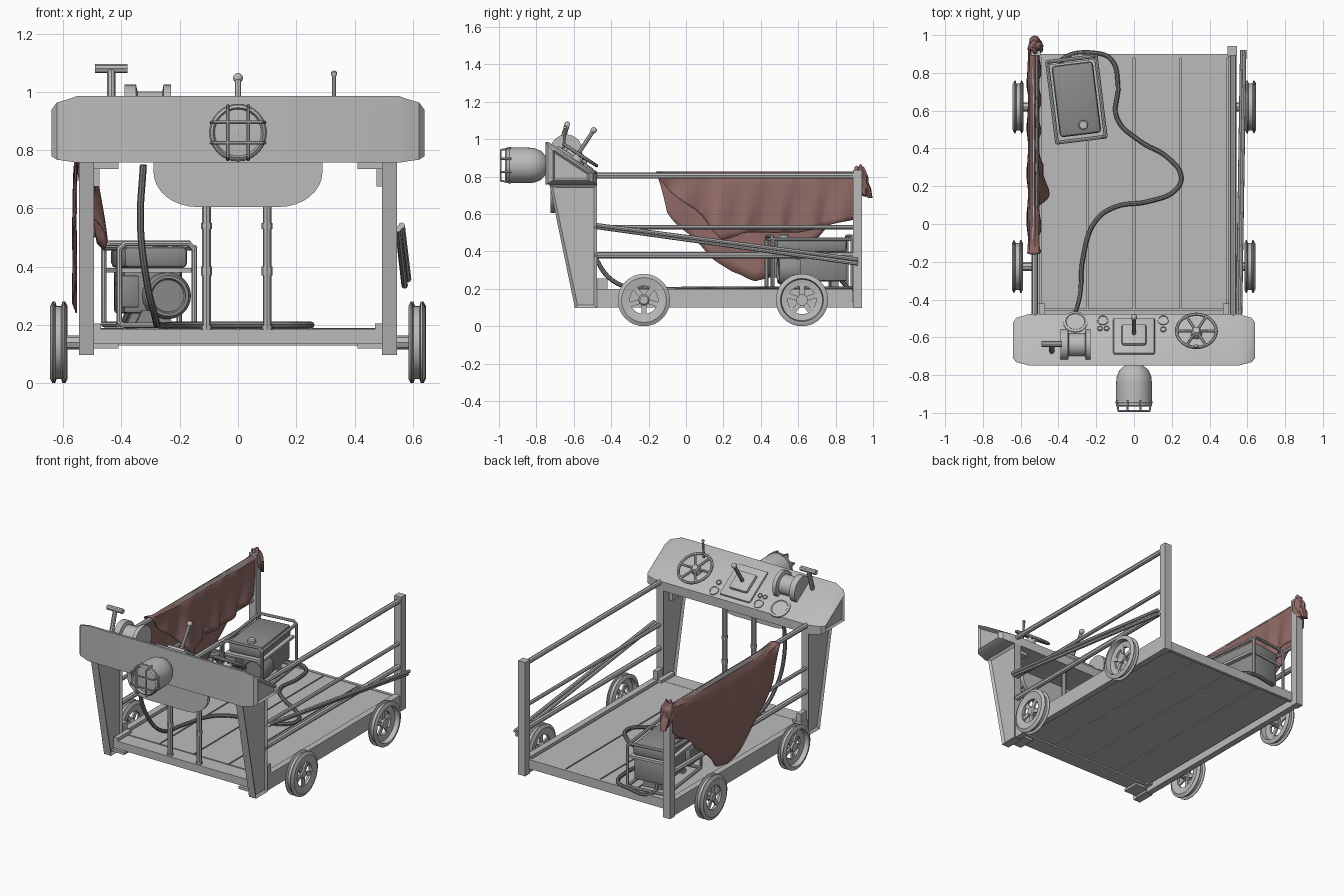
import bpy, bmesh, math
from mathutils import Matrix, Vector

cube = bpy.data.objects.get("Cube")
if cube:
    bpy.data.objects.remove(cube)


def material(name, r, g, b):
    m = bpy.data.materials.new(name)
    m.use_nodes = True
    m.diffuse_color = (r, g, b, 1)
    m.node_tree.nodes["Principled BSDF"].inputs["Base Color"].default_value = (r, g, b, 1)
    return m


GREY = material("pale grey metal", 0.5, 0.5, 0.5)
DARK = material("dark grey metal", 0.26, 0.26, 0.26)
RUBBER = material("cable grey", 0.2, 0.2, 0.2)
CLOTH = material("dusty red cloth", 0.28, 0.145, 0.135)
I = Matrix.Identity(4)


def finish(name, bm, mat, M=I, smooth=True):
    bmesh.ops.recalc_face_normals(bm, faces=bm.faces)
    me = bpy.data.meshes.new(name)
    bm.to_mesh(me)
    bm.free()
    if smooth:
        me.shade_smooth()
        me.set_sharp_from_angle(angle=math.radians(35))
    me.materials.append(mat)
    ob = bpy.data.objects.new(name, me)
    bpy.context.collection.objects.link(ob)
    ob.matrix_world = M
    return ob


def box(name, lo, hi, mat=GREY, M=I, bevel=0.0):
    bm = bmesh.new()
    bmesh.ops.create_cube(bm, size=1)
    for v in bm.verts:
        v.co = [(a + b) / 2 + c * (b - a) for a, b, c in zip(lo, hi, v.co)]
    if bevel:
        bmesh.ops.bevel(bm, geom=bm.edges[:], offset=bevel, segments=2, affect='EDGES', profile=0.5)
    return finish(name, bm, mat, M, bevel > 0)


def loft(name, rings, mat=GREY, M=I, caps=True, closed=False, inset=0.0):
    """Join equal-length rings of points, optionally recessing both end faces."""
    bm = bmesh.new()
    vs = [[bm.verts.new(p) for p in ring] for ring in rings]
    n = len(vs[0])
    pairs = list(zip(vs, vs[1:])) + ([(vs[-1], vs[0])] if closed else [])
    for a, b in pairs:
        for i in range(n):
            bm.faces.new((a[i], a[(i + 1) % n], b[(i + 1) % n], b[i]))
    if caps and not closed:
        ends = [bm.faces.new(vs[0]), bm.faces.new(vs[-1])]
        bmesh.ops.recalc_face_normals(bm, faces=bm.faces)
        if inset:
            bmesh.ops.inset_individual(bm, faces=ends, thickness=inset, depth=-0.012)
    return finish(name, bm, mat, M)


def lathe(name, prof, M=I, mat=GREY, closed=False, n=32):
    """Turn (radius, height) points around local z."""
    rings = [[(max(r, 0.0005) * math.cos(t), max(r, 0.0005) * math.sin(t), h)
              for t in (math.tau * i / n for i in range(n))] for r, h in prof]
    return loft(name, rings, mat, M, closed=closed)


def tube(name, pts, r, mat=GREY, M=I, cyclic=False, curved=False):
    cu = bpy.data.curves.new(name, 'CURVE')
    cu.dimensions, cu.bevel_depth, cu.bevel_resolution = '3D', r, 2
    cu.use_fill_caps, cu.resolution_u = True, 6
    sp = cu.splines.new('BEZIER' if curved else 'POLY')
    target = sp.bezier_points if curved else sp.points
    target.add(len(pts) - 1)
    for p, co in zip(target, pts):
        if curved:
            p.co = co
            p.handle_left_type = p.handle_right_type = 'AUTO'
        else:
            p.co = (*co, 1)
    sp.use_cyclic_u = cyclic
    tmp = bpy.data.objects.new(name + "_path", cu)
    bm = bmesh.new()
    me = tmp.to_mesh()
    bm.from_mesh(me)
    tmp.to_mesh_clear()
    bpy.data.objects.remove(tmp)
    return finish(name, bm, mat, M)


def circle(r, n=32, h=0.0):
    return [(r * math.cos(math.tau * i / n), r * math.sin(math.tau * i / n), h) for i in range(n)]


def interp(table, x):
    for (a, p), (b, q) in zip(table, table[1:]):
        if x <= b:
            return p + (q - p) * (x - a) / (b - a)
    return table[-1][1]


# Deck: planks on a backing sheet, inside a frame
box("deck_backing", (-0.5, -0.48, 0.15), (0.5, 0.88, 0.175))
for i in range(4):
    x = -0.495 + i * 0.2475
    box("deck_plank", (x + 0.004, -0.45, 0.14), (x + 0.2435, 0.88, 0.187))
box("front_beam", (-0.5, -0.56, 0.135), (0.5, -0.456, 0.185))
box("rear_beam", (-0.5, 0.88, 0.13), (0.5, 0.9, 0.19))

# Both sides: tapered front leg, rail frame, rear post, brackets, wheels
leg = [(-0.73, 0.757), (-0.476, 0.757), (-0.476, 0.097), (-0.594, 0.097)]
rim = [(0.075, 0.02), (0.12, 0.028), (0.14, 0.018), (0.14, 0.012), (0.125, 0.008), (0.125, -0.012),
       (0.14, -0.018), (0.14, -0.022), (0.125, -0.03), (0.115, -0.03), (0.11, 0), (0.075, 0.005)]
for s in (-1, 1):
    def side_box(name, a, b):
        box(name, (min(s * a[0], s * b[0]), a[1], a[2]), (max(s * a[0], s * b[0]), b[1], b[2]))
    loft("front_leg", [[(s * x, y, z) for y, z in leg] for x in (0.495, 0.545)], inset=0.022)
    side_box("side_beam", (0.5, -0.476, 0.1), (0.54, 0.89, 0.2))
    side_box("rear_post", (0.495, 0.893, 0.097), (0.545, 0.942, 0.835))
    side_box("lower_bracket", (0.41, -0.58, 0.12), (0.5, -0.47, 0.137))
    side_box("corner_bracket", (0.47, -0.56, 0.13), (0.5, -0.42, 0.205))
    side_box("upper_bracket", (0.41, -0.62, 0.735), (0.5, -0.52, 0.757))
    side_box("brace", (0.475, -0.6, 0.675), (0.5, -0.54, 0.757))
    side_box("beam_bracket", (0.5, -0.476, 0.2), (0.53, -0.42, 0.255))
    for z, r in ((0.805, 0.016), (0.53, 0.012), (0.38, 0.017)):
        tube("side_rail", [(s * 0.525, -0.49, z), (s * 0.525, 0.92, z)], r)
    for y, facing in ((-0.225, 1), (0.62, -1)):
        M = Matrix.Translation((s * 0.615, y, 0.14)) @ Matrix.Rotation(facing * math.pi / 2, 4, 'Y')
        lathe("wheel_rim", rim, M, closed=True)
        lathe("wheel_hub", [(0, 0.02), (0.022, 0.02), (0.03, 0.012), (0.03, -0.01), (0, -0.01)], M, n=20)
        for k in range(5):
            box("wheel_spoke", (0.015, -0.013, 0.002), (0.085, 0.013, 0.013), GREY,
                M @ Matrix.Rotation(math.tau * k / 5, 4, 'Z'))
        tube("axle_stub", [(s * 0.53, y, 0.14), (s * 0.61, y, 0.14)], 0.024)

# Two loose poles leaning along the left side
for dz, dx in ((0, 0), (0.022, 0.012)):
    tube("loose_pole", [(0.55 + dx, -0.48, 0.53 + dz / 2), (0.572 + dx, 0.92, 0.335 + dz)], 0.011)

# Front support poles and apron plate below the console
for x in (-0.108, 0.1):
    tube("support_pole", [(x, -0.54, 0.14), (x, -0.54, 0.76)], 0.015)
    for a, b in ((0.135, 0.2), (0.37, 0.4), (0.53, 0.55)):
        tube("pole_sleeve", [(x, -0.54, a), (x, -0.54, b)], 0.019)
arc = [math.pi / 2 * i / 8 for i in range(9)]
half = [(0.14 + 0.15 * math.cos(t), 0.725 - 0.12 * math.sin(t)) for t in arc]
apron = [(0.29, 0.76)] + half + [(-x, z) for x, z in reversed(half)] + [(-0.29, 0.76)]
loft("apron_plate", [[(x, y, z) for x, z in apron] for y in (-0.724, -0.7)])

# Console with sloping top and narrowing ends
wedge = [(-0.75, 0.757), (-0.75, 0.985), (-0.735, 0.985), (-0.476, 0.815), (-0.476, 0.757)]
loft("console", [[(x, -0.62 + (y + 0.62) * k, 0.83 + (z - 0.83) * k) for y, z in wedge]
                 for x, k in ((-0.64, 0.7), (-0.622, 0.86), (-0.58, 0.94), (-0.555, 1),
                              (0.555, 1), (0.58, 0.94), (0.622, 0.86), (0.64, 0.7))], inset=0.012)
TILT = Matrix.Rotation(-math.atan2(0.17, 0.259), 4, 'X')


def panel(x, y):
    return Matrix.Translation((x, y, 0.985 - (y + 0.735) * 0.17 / 0.259)) @ TILT


# Console controls: steering wheel, lever, dials, winch
P = panel(0.33, -0.585)
tube("steering_wheel", circle(0.105, h=0.035), 0.009, GREY, P, True)
lathe("steering_hub", [(0.03, -0.02), (0.028, 0.03), (0.018, 0.045), (0, 0.048)], P, n=20)
for k in range(6):
    t = math.tau * k / 6
    tube("steering_spoke", [(0, 0, 0.03), (0.104 * math.cos(t), 0.104 * math.sin(t), 0.035)], 0.008, GREY, P)
tube("wheel_knob", [(0.33, -0.655, 0.95), (0.33, -0.645, 1.06)], 0.007)
lathe("knob_tip", [(0, 0), (0.01, 0.005), (0.01, 0.016), (0, 0.022)],
      Matrix.Translation((0.33, -0.645, 1.052)), n=12)
P = panel(0, -0.595)
box("lever_plate", (-0.11, -0.115, -0.01), (0.11, 0.115, 0.012), GREY, P, 0.01)
box("lever_base", (-0.065, -0.065, 0), (0.065, 0.065, 0.03), GREY, P, 0.012)
tube("lever", [(0, 0, 0.02), (0, 0, 0.18)], 0.011, GREY, P)
lathe("lever_ball", [(0.017 * math.sin(t), 0.185 - 0.017 * math.cos(t))
                     for t in [math.pi * i / 8 for i in range(9)]], P, n=16)
for x, y, r in ((-0.165, -0.51, 0.03), (0.155, -0.51, 0.03), (-0.18, -0.555, 0.014),
                (-0.145, -0.555, 0.014), (0.155, -0.56, 0.016), (-0.31, -0.52, 0.065)):
    lathe("dial", [(r, -0.006), (r, 0.006), (r * 0.8, 0.009), (r * 0.75, 0.005), (0, 0.005)], panel(x, y), n=20)
M = Matrix.Translation((-0.31, -0.64, 0.94)) @ Matrix.Rotation(math.pi / 2, 4, 'Y')
lathe("winch_drum", [(0, -0.08), (0.085, -0.08), (0.085, -0.04), (0.062, -0.035), (0.062, 0.05),
                     (0.085, 0.055), (0.085, 0.08), (0, 0.08)], M)
tube("winch_stem", [(-0.435, -0.68, 0.93), (-0.435, -0.635, 1.08)], 0.014)
tube("winch_handle", [(-0.49, -0.635, 1.08), (-0.38, -0.635, 1.08)], 0.016)

# Headlamp with wire guard
M = Matrix.Translation((0, -0.745, 0.86)) @ Matrix.Rotation(math.pi / 2, 4, 'X')
lathe("headlamp", [(0, 0), (0.05, 0.005), (0.078, 0.03), (0.092, 0.065), (0.095, 0.1), (0.095, 0.215),
                   (0.086, 0.222), (0.08, 0.21), (0, 0.215)], M)
tube("guard_ring", circle(0.093, h=0.2), 0.006, GREY, M, True)
for d in (-0.035, 0.035):
    bar = [(d, -0.092, 0.19), (d, -0.082, 0.245), (d, 0.082, 0.245), (d, 0.092, 0.19)]
    tube("guard_bar", bar, 0.006, GREY, M)
    tube("guard_bar", [(y, x, z) for x, y, z in bar], 0.006, GREY, M)

# Generator in a tube frame, turned slightly on the deck
G = Matrix.Translation((-0.305, 0.66, 0.19)) @ Matrix.Rotation(math.radians(7), 4, 'Z')
for y in (-0.215, 0.215):
    loop = [(sx * a, y, b) for sx, a, b in ((-1, 0.12, 0.01), (-1, 0.13, 0.02), (-1, 0.13, 0.27), (-1, 0.11, 0.29),
                                            (1, 0.11, 0.29), (1, 0.13, 0.27), (1, 0.13, 0.02), (1, 0.12, 0.01))]
    tube("generator_frame", loop, 0.01, GREY, G, True)
for x in (-0.13, 0.13):
    for z in (0.012, 0.275):
        tube("generator_rail", [(x, -0.215, z), (x, 0.215, z)], 0.01, GREY, G)
box("fuel_tank", (-0.11, -0.19, 0.205), (0.11, 0.19, 0.28), DARK, G, 0.018)
lathe("fuel_cap", [(0.026, 0.27), (0.026, 0.295), (0.02, 0.3), (0, 0.3)],
      G @ Matrix.Translation((0.02, -0.14, 0)), n=20)
box("engine_block", (-0.1, -0.09, 0.05), (0.1, 0.19, 0.2), DARK, G, 0.012)
box("control_box", (-0.13, -0.2, 0.07), (-0.06, -0.08, 0.18), DARK, G, 0.006)
box("tank_shelf", (-0.125, -0.205, 0.19), (0.125, 0.2, 0.205), GREY, G)
AX = G @ Matrix.Translation((0.045, -0.08, 0.11)) @ Matrix.Rotation(math.pi / 2, 4, 'X')
lathe("alternator", [(0.08, -0.02), (0.08, 0.08), (0.07, 0.095), (0.06, 0.095), (0.055, 0.085), (0, 0.085)], AX, DARK)
for y in (-0.13, 0.13):
    loft("engine_mount", [[(x * k, y + d, z) for x, d in ((-0.07, -0.02), (0.07, -0.02), (0.07, 0.02), (-0.07, 0.02))]
                          for z, k in ((0, 1), (0.06, 0.6))], DARK, G)

# Cable from the console, across the deck, to the generator
flat = [(-0.27, -0.18), (-0.2, 0.02), (-0.1, 0.09), (0.08, 0.12), (0.22, 0.18), (0.25, 0.25), (0.18, 0.35),
        (0.03, 0.44), (-0.09, 0.56), (-0.085, 0.74), (-0.12, 0.87), (-0.2, 0.905), (-0.38, 0.87)]
drop = [(-0.325, -0.54, 0.75), (-0.335, -0.53, 0.55), (-0.315, -0.48, 0.36), (-0.285, -0.37, 0.23)]
tube("power_cable", drop + [(x, y, 0.2) for x, y in flat] + [(-0.37, 0.82, 0.26)], 0.012, RUBBER, curved=True)

# Cloth over the right rail: short folded inner side, long outer side
outer = [(-0.16, 0.79), (-0.1, 0.61), (0.07, 0.43), (0.24, 0.29), (0.38, 0.24), (0.5, 0.28), (0.65, 0.44), (0.93, 0.66)]
inner = [(-0.16, 0.79), (-0.05, 0.7), (0.12, 0.55), (0.2, 0.46), (0.3, 0.5), (0.6, 0.5), (0.93, 0.58)]
bm = bmesh.new()
rows = []
for i in range(73):
    y = -0.16 + 1.09 * i / 72
    row = []
    for j in range(-10, 11):
        v = abs(j) / 10
        low = interp(outer if j > 0 else inner, y)
        z = 0.826 - (0.826 - low) * v
        if j > 0:
            x = -0.548 - 0.016 * min(v * 3, 1) - 0.006 * v * math.sin(y * 26 + v)
        elif j < 0:
            x = -0.503 + 0.014 * v * math.sin(y * 38 + 2 * v) + 0.05 * v * math.exp(-((y - 0.2) / 0.09) ** 2)
        else:
            x = -0.525
        row.append(bm.verts.new((x, y + 0.012 * v * math.sin(y * 30), z)))
    rows.append(row)
for a, b in zip(rows, rows[1:]):
    for j in range(20):
        bm.faces.new((a[j], a[j + 1], b[j + 1], b[j]))
mod = finish("draped_cloth", bm, CLOTH).modifiers.new("thickness", 'SOLIDIFY')
mod.thickness = 0.006

# Bunched cloth tied around the rear post
bm = bmesh.new()
bmesh.ops.create_icosphere(bm, subdivisions=4, radius=1)
for v in bm.verts:
    c = v.co.copy()
    k = 1 + 0.13 * math.sin(c.x * 7 + c.z * 3) * math.sin(c.y * 6 - c.z * 2) + 0.06 * math.sin(9 * c.y + 5 * c.x)
    drape = 0.028 * max(-c.z, 0)
    v.co = Vector((-0.522, 0.93 + drape, 0.775)) + Vector((c.x * 0.04, c.y * 0.042, c.z * 0.08)) * k
finish("cloth_knot", bm, CLOTH)
loft("cloth_tail", [[(-0.525 + w * math.cos(t), y + w * 0.6 * math.sin(t), z)
                     for t in [math.tau * i / 7 for i in range(7)]]
                    for w, y, z in ((0.02, 0.95, 0.79), (0.032, 0.97, 0.74), (0.022, 0.985, 0.685))], CLOTH)
